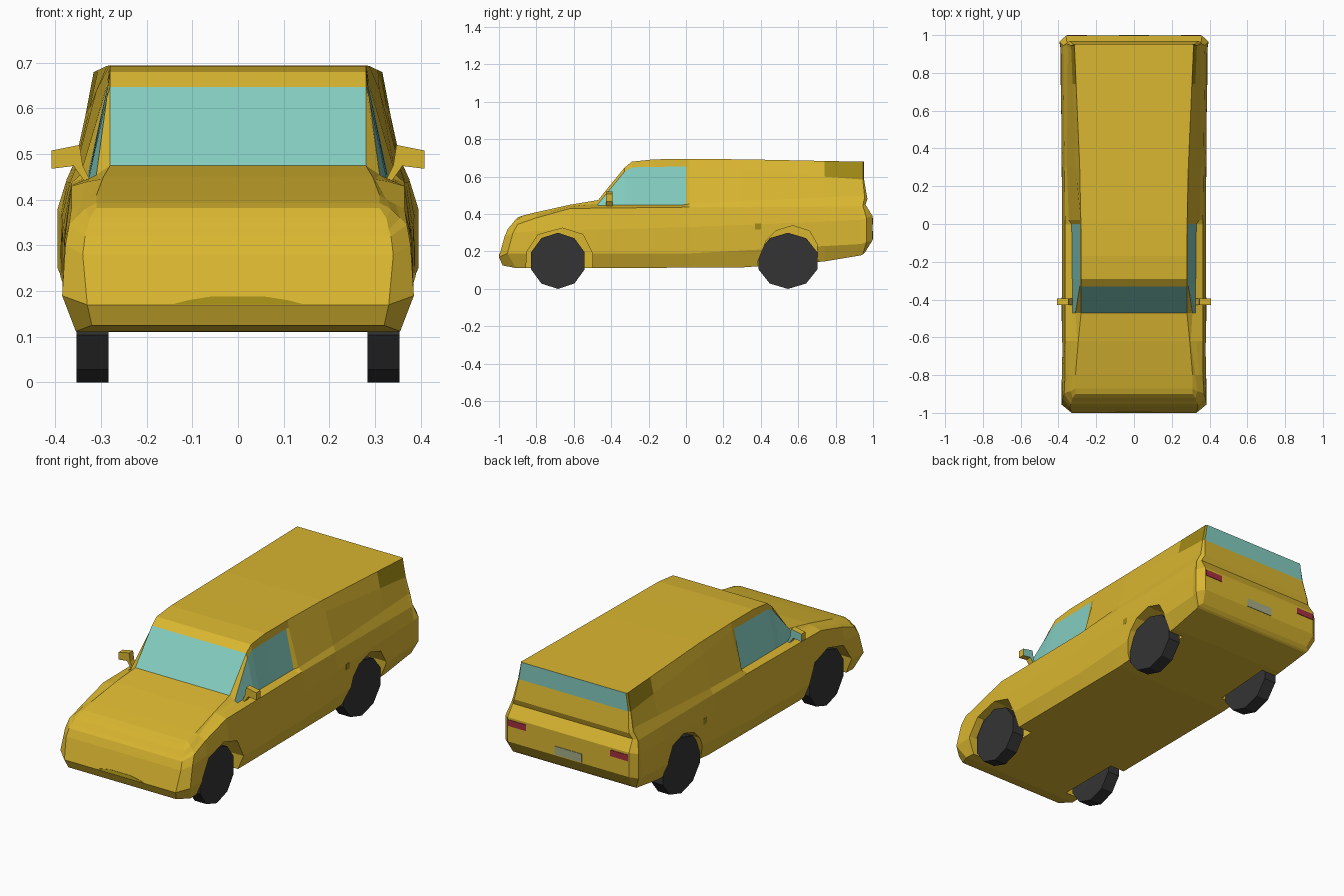
import bpy, bmesh, math
from mathutils import Matrix

if "Cube" in bpy.data.objects:
    bpy.data.objects.remove(bpy.data.objects["Cube"])


def material(name, rgb):
    m = bpy.data.materials.new(name)
    m.diffuse_color = (*rgb, 1)
    m.use_nodes = True
    m.node_tree.nodes["Principled BSDF"].inputs["Base Color"].default_value = m.diffuse_color
    return m


YELLOW = material("yellow paint", (0.70, 0.47, 0.03))
GLASS = material("teal glass", (0.23, 0.61, 0.53))
DARK = material("dark yellow", (0.36, 0.26, 0.008))
RUBBER = material("black rubber", (0.034, 0.034, 0.034))
RED = material("red lamp", (0.38, 0.03, 0.05))
PLATE = material("grey plate", (0.38, 0.42, 0.25))


def finish(name, bm, *mats):
    bmesh.ops.recalc_face_normals(bm, faces=bm.faces)
    me = bpy.data.meshes.new(name)
    bm.to_mesh(me)
    bm.free()
    for m in mats:
        me.materials.append(m)
    ob = bpy.data.objects.new(name, me)
    bpy.context.collection.objects.link(ob)
    return ob


def add_prism(bm, pts, offset):
    """Extrude a closed 3D polygon along an offset; returns the side-to-side end face."""
    a = [bm.verts.new(p) for p in pts]
    b = [bm.verts.new([c + d for c, d in zip(p, offset)]) for p in pts]
    n = len(pts)
    bm.faces.new(a)
    end = bm.faces.new(b)
    for i in range(n):
        bm.faces.new((a[i], a[(i + 1) % n], b[(i + 1) % n], b[i]))
    return end


def box(name, x, y, z, mat):
    bm = bmesh.new()
    add_prism(bm, [(x[0], y[0], z[0]), (x[1], y[0], z[0]), (x[1], y[0], z[1]), (x[0], y[0], z[1])],
              (0, y[1] - y[0], 0))
    return finish(name, bm, mat)


# Body rails from underside to roof edge: (y, x, z), interpolated at each station
RAILS = [
    [(-.8, .35, .11), (.33, .35, .115), (.7, .35, .14), (.94, .36, .18)],
    [(-.8, .385, .19), (.02, .38, .19), (.94, .39, .24)],
    [(-.8, .38, .31), (.02, .38, .33), (.94, .388, .37)],
    [(-.8, .365, .38), (-.62, .365, .43), (.02, .365, .437), (.94, .375, .44)],
    [(-.8, .345, .39), (-.62, .33, .44), (-.47, .325, .447), (0, .33, .45),
     (.02, .345, .455), (.3, .355, .47), (.94, .35, .5)],
    [(-.8, .325, .40), (-.62, .30, .445), (-.47, .31, .455), (-.33, .287, .625),
     (-.29, .285, .65), (0, .285, .655), (.3, .31, .64), (.74, .325, .60), (.94, .333, .585)],
    [(-.8, .31, .41), (-.62, .295, .45), (-.47, .28, .475), (-.33, .28, .647),
     (-.29, .28, .68), (-.17, .28, .693), (.2, .283, .695), (.94, .315, .68)],
]
# Rounded nose and tail sections
NOSE = [(-.98, .32, .125), (-1, .33, .17), (-.97, .34, .28), (-.953, .335, .32),
        (-.94, .33, .335), (-.92, .325, .36), (-.90, .31, .382)]
NOSE_CORNER = [(-.91, .355, .112), (-.955, .385, .19), (-.925, .378, .30), (-.90, .37, .345),
               (-.89, .355, .36), (-.885, .335, .38), (-.87, .31, .393)]
TAIL_CORNER = [(.945, .365, .185), (.965, .395, .25), (.965, .395, .38), (.945, .375, .445),
               (.955, .355, .49), (.945, .334, .585), (.945, .316, .68)]
TAIL = [(.96, .345, .20), (.997, .36, .26), (.997, .36, .39), (.96, .355, .45),
        (.97, .34, .48), (.952, .325, .585), (.952, .31, .68)]


def sample(rail, y):
    for p, q in zip(rail, rail[1:]):
        if y <= q[0]:
            t = (y - p[0]) / (q[0] - p[0])
            return tuple(a + (b - a) * t for a, b in zip(p, q))
    return rail[-1]


YS = [-.8, -.62, -.47, -.33, -.29, -.17, 0, .02, .3, .74, .935]
sections = [NOSE, NOSE_CORNER] + [[sample(r, y) for r in RAILS] for y in YS] + [TAIL_CORNER, TAIL]

bm = bmesh.new()
rings = []
for s in sections:
    right = [bm.verts.new((x, y, z)) for y, x, z in s]
    left = [bm.verts.new((-x, y, z)) for y, x, z in s]
    rings.append(right + left[::-1])
for k, (a, b) in enumerate(zip(rings, rings[1:])):
    for i in range(14):
        j = (i + 1) % 14
        f = bm.faces.new((a[i], a[j], b[j], b[i]))
        y0 = sections[k][3][0]
        if i in (4, 8) and -.48 < y0 < -.01:        # side windows
            f.material_index = 1
        if i == 6 and abs(y0 + .47) < .01:          # windscreen
            f.material_index = 1
        if i in (5, 7) and y0 > .73:                # rear side vents
            f.material_index = 2
for ring in (rings[0], rings[-1]):                  # end faces, rear window on top
    for i in range(6):
        f = bm.faces.new((ring[i], ring[i + 1], ring[12 - i], ring[13 - i]))
        if ring is rings[-1] and i == 5:
            f.material_index = 1
body = finish("van_body", bm, YELLOW, GLASS, DARK)

# Wheel arches cut as pockets
FRONT_ARCH = [(-.86, .05), (-.85, .2), (-.79, .29), (-.66, .325), (-.55, .29), (-.50, .19), (-.5, .05)]
REAR_ARCH = [(.375, .05), (.385, .15), (.43, .26), (.48, .31), (.57, .338), (.66, .31), (.70, .24), (.71, .05)]
bm = bmesh.new()
for arch in (FRONT_ARCH, REAR_ARCH):
    for side in (-1, 1):
        add_prism(bm, [(side * .265, y, z) for y, z in arch], (side * .2, 0, 0))
cutter = finish("arch_cutter", bm)
cutter.hide_render = True
mod = body.modifiers.new("arches", 'BOOLEAN')
mod.operation = 'DIFFERENCE'
mod.solver = 'EXACT'
mod.object = cutter
bpy.context.view_layer.objects.active = body
bpy.ops.object.modifier_apply(modifier=mod.name)
bpy.data.objects.remove(cutter)

# Ten-sided wheels
for label, y, stretch in (("front", -.685, 1), ("rear", .545, 1.1)):
    for side, sname in ((-1, "left"), (1, "right")):
        bm = bmesh.new()
        pts = [(side * .284, y + .15 * stretch * math.sin(math.tau * i / 10),
                .15 + .15 * math.cos(math.tau * i / 10)) for i in range(10)]
        add_prism(bm, pts, (side * .07, 0, 0))
        finish(f"{label}_{sname}_wheel", bm, RUBBER)

# Door mirrors with glass at the back, tail lamps, fuel flaps
MIRROR = [(.322, .44), (.338, .443), (.36, .474), (.408, .468), (.408, .508), (.347, .52), (.34, .475)]
for side, sname in ((-1, "left"), (1, "right")):
    bm = bmesh.new()
    back = add_prism(bm, [(side * x, -.428, z) for x, z in MIRROR], (0, .034, 0))
    back.material_index = 1
    finish(f"{sname}_mirror", bm, YELLOW, GLASS)
    box(f"{sname}_tail_lamp", (side * .25, side * .355), (.994, 1.0), (.345, .378), RED)
    box(f"{sname}_fuel_flap", (side * .376, side * .384), (.37, .40), (.318, .35), DARK)

# Number plate panel
box("rear_plate", (-.08, .08), (.994, 1.0), (.265, .31), PLATE)

# Dark intake patch lying on the sloped nose
bm = bmesh.new()
outline = [(-.14, .172), (.14, .172), (.11, .18), (.06, .188), (-.06, .188), (-.11, .18)]
add_prism(bm, [(x, -1.002 + (z - .17) * .27, z) for x, z in outline], (0, .006, 0))
finish("front_intake", bm, DARK)
